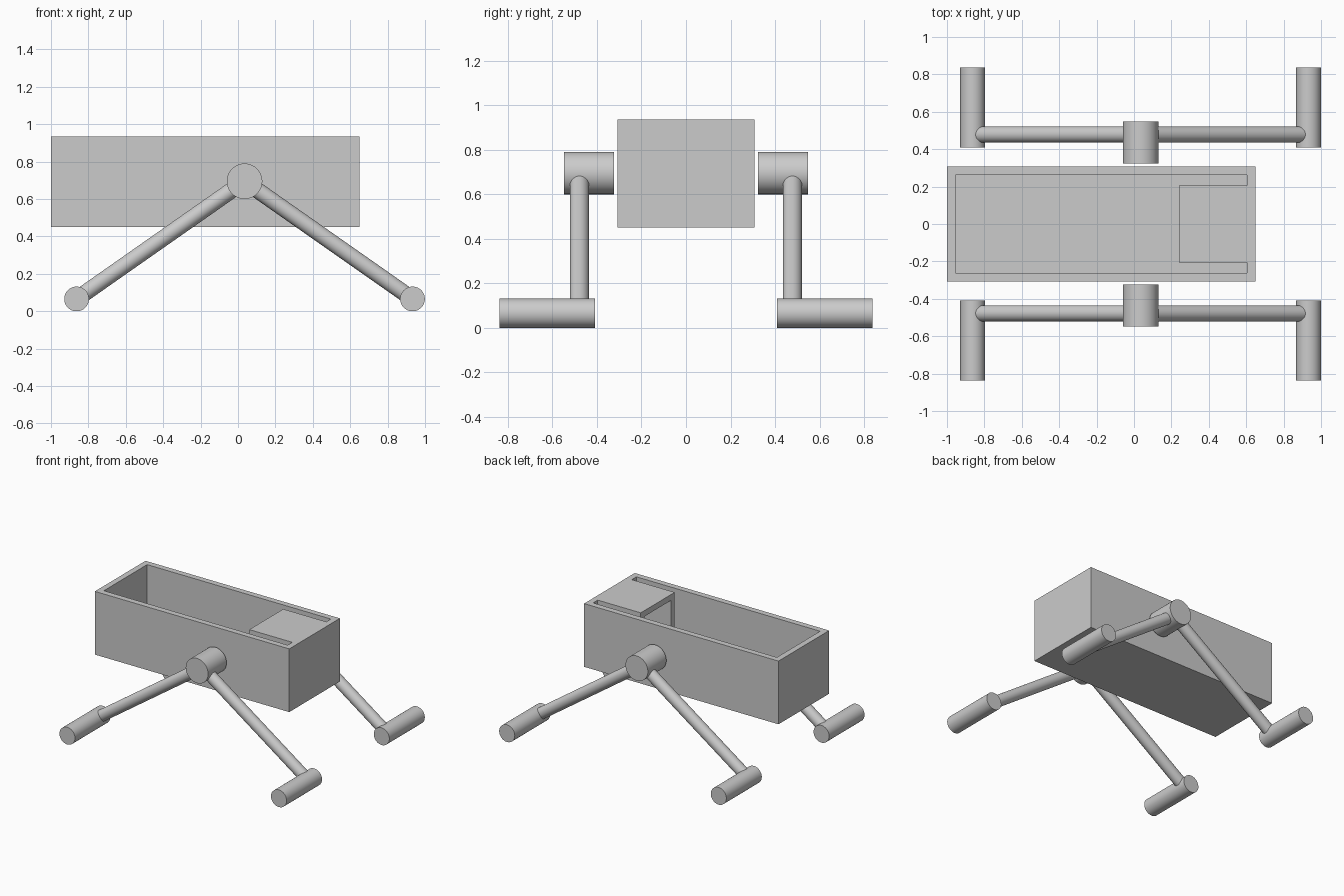
import bpy, bmesh, math
from mathutils import Vector

if "Cube" in bpy.data.objects:
    bpy.data.objects.remove(bpy.data.objects["Cube"])


def prism(name, outline, z0, z1):
    """Extrude a flat xy outline from z0 to z1."""
    bm = bmesh.new()
    base = bm.faces.new([bm.verts.new((x, y, z0)) for x, y in outline])
    top = bmesh.ops.extrude_face_region(bm, geom=[base])["geom"]
    verts = [v for v in top if isinstance(v, bmesh.types.BMVert)]
    bmesh.ops.translate(bm, verts=verts, vec=(0, 0, z1 - z0))
    bmesh.ops.recalc_face_normals(bm, faces=bm.faces)
    mesh = bpy.data.meshes.new(name)
    bm.to_mesh(mesh)
    bm.free()
    obj = bpy.data.objects.new(name, mesh)
    bpy.context.collection.objects.link(obj)
    return obj


def rect(x0, x1, y):
    return [(x0, -y), (x1, -y), (x1, y), (x0, y)]


def cut(target, cutter):
    mod = target.modifiers.new("cut", 'BOOLEAN')
    mod.operation, mod.solver, mod.object = 'DIFFERENCE', 'EXACT', cutter
    bpy.context.view_layer.objects.active = target
    bpy.ops.object.modifier_apply(modifier=mod.name)
    bpy.data.objects.remove(cutter, do_unlink=True)


def rod(name, a, b, radius):
    """Round bar between two points."""
    a, b = Vector(a), Vector(b)
    bpy.ops.mesh.primitive_cylinder_add(vertices=64, radius=radius, depth=(b - a).length,
                                        location=(a + b) / 2)
    obj = bpy.context.object
    obj.name = name
    obj.rotation_euler = (b - a).to_track_quat('Z', 'Y').to_euler()
    bpy.ops.object.shade_smooth_by_angle(angle=math.radians(30))
    return obj


# Open-topped body; the cavity leaves a raised compartment at the right end
wall = 0.045
body = prism("body_tray", rect(-1.0, 0.65, 0.307), 0.45, 0.935)
cavity = prism("cavity_cutter",
               [(-0.955, -0.262), (0.605, -0.262), (0.605, -0.206), (0.24, -0.206),
                (0.24, 0.206), (0.605, 0.206), (0.605, 0.262), (-0.955, 0.262)],
               0.45 + wall, 1.1)
cut(body, cavity)

# Hollow of the compartment, open towards the tray
cut(body, prism("niche_cutter", rect(0.15, 0.605, 0.206 - wall), 0.54, 0.935 - wall))

# Hubs, splayed legs and round feet on both sides
hub_x, hub_z = 0.035, 0.695
for side, s in (("front", -1), ("back", 1)):
    rod(f"{side}_hub", (hub_x, s * 0.324, hub_z), (hub_x, s * 0.548, hub_z), 0.095)
    for end, d in (("left", -1), ("right", 1)):
        foot_x, foot_z = hub_x + d * 0.898, 0.066
        rod(f"{side}_{end}_leg", (hub_x, s * 0.478, hub_z), (foot_x, s * 0.478, foot_z), 0.043)
        rod(f"{side}_{end}_foot", (foot_x, s * 0.408, foot_z), (foot_x, s * 0.838, foot_z), 0.066)
